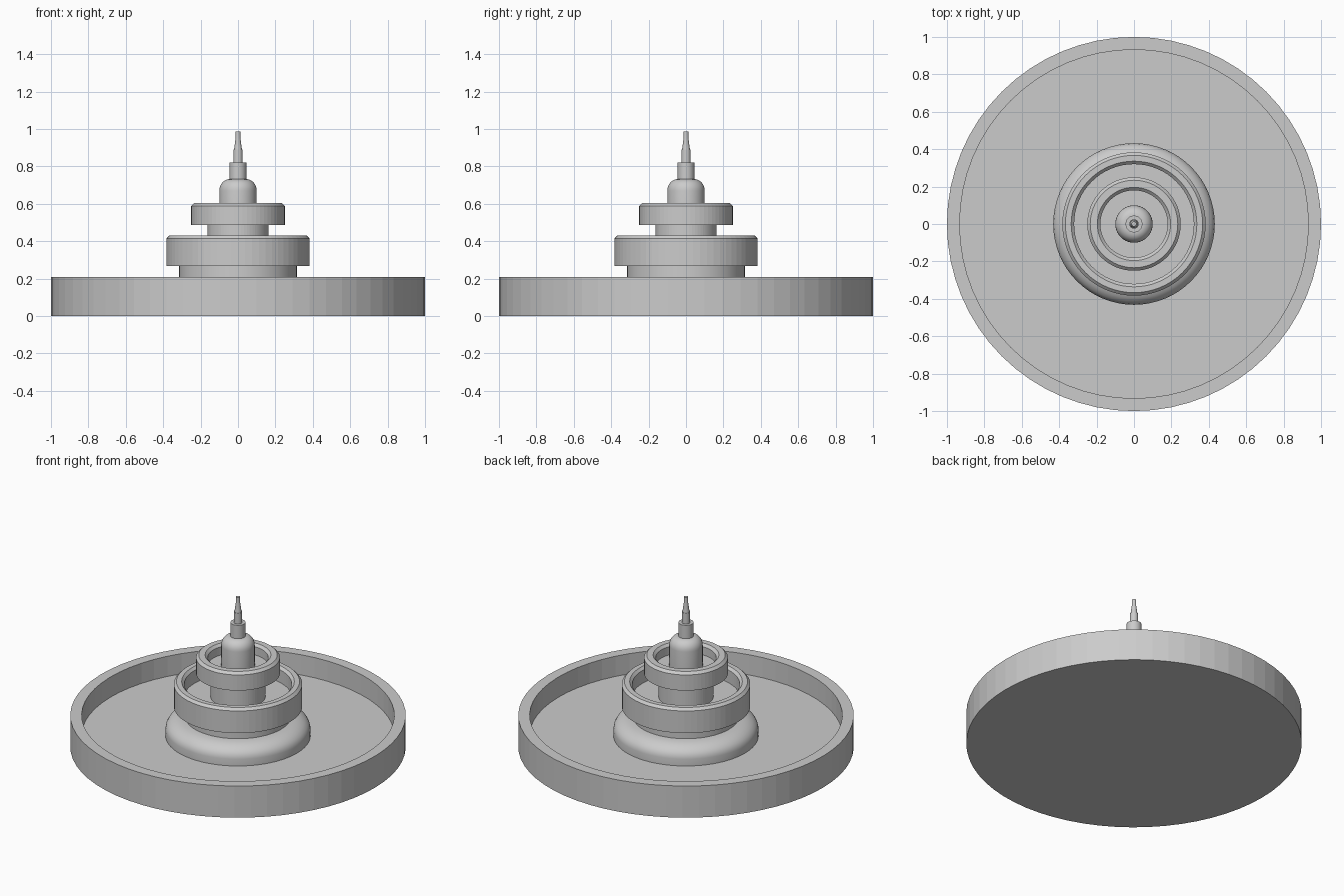
import bpy, bmesh
from math import cos, sin, pi, radians

if "Cube" in bpy.data.objects:
    bpy.data.objects.remove(bpy.data.objects["Cube"])

SIDES = 64


def lathe(name, profile, smooth=False):
    """Revolve an (r, z) profile around z; r = 0 ends close on the axis."""
    bm = bmesh.new()
    rings = []
    for r, z in profile:
        if r == 0:
            rings.append([bm.verts.new((0, 0, z))] * SIDES)
        else:
            rings.append([bm.verts.new((r * cos(2 * pi * i / SIDES),
                                        r * sin(2 * pi * i / SIDES), z))
                          for i in range(SIDES)])
    for a, b in zip(rings, rings[1:]):
        for i in range(SIDES):
            j = (i + 1) % SIDES
            bm.faces.new(list(dict.fromkeys((a[i], a[j], b[j], b[i]))))
    bmesh.ops.recalc_face_normals(bm, faces=bm.faces)
    mesh = bpy.data.meshes.new(name)
    bm.to_mesh(mesh)
    bm.free()
    ob = bpy.data.objects.new(name, mesh)
    bpy.context.collection.objects.link(ob)
    if smooth:
        bpy.ops.object.select_all(action='DESELECT')
        ob.select_set(True)
        bpy.context.view_layer.objects.active = ob
        bpy.ops.object.shade_smooth_by_angle(angle=radians(30))
    return ob


def bowl(name, r, inner, bottom, top, floor, bevel=0.016):
    """Open tier with a bevelled rim on both sides."""
    lathe(name, [(0, bottom), (r, bottom), (r, top - bevel), (r - bevel, top),
                 (inner + bevel, top), (inner, top - bevel),
                 (inner, floor), (0, floor)])


def shoulder(r0, z0, r1, z1, steps=6):
    """Quarter-ellipse rounding from (r0, z0) up and in to (r1, z1)."""
    return [(r1 + (r0 - r1) * cos(pi / 2 * i / steps),
             z0 + (z1 - z0) * sin(pi / 2 * i / steps)) for i in range(steps + 1)]


# Wide ground basin
FLOOR = 0.075
lathe("basin", [(0, 0), (1, 0), (1, 0.208), (0.932, 0.208), (0.932, FLOOR), (0, FLOOR)])

# Flared pedestal and its neck
lathe("pedestal", [(0, FLOOR), (0.432, FLOOR)]
      + shoulder(0.432, 0.12, 0.315, 0.2) + [(0.315, 0.27), (0, 0.27)], smooth=True)

# Lower and upper bowls with the column between them
bowl("lower_bowl", 0.383, 0.32, 0.268, 0.43, 0.33)
lathe("column", [(0, 0.33), (0.163, 0.33), (0.163, 0.488), (0, 0.488)])
bowl("upper_bowl", 0.25, 0.18, 0.486, 0.605, 0.535)

# Domed cap
lathe("dome", [(0, 0.535), (0.1, 0.535)]
      + shoulder(0.1, 0.67, 0.045, 0.732) + [(0, 0.732)], smooth=True)

# Stepped spout
lathe("spout", [(0, 0.73), (0.045, 0.73), (0.045, 0.82), (0.025, 0.82),
                (0.025, 0.89), (0.021, 0.89), (0.013, 0.95), (0.013, 0.987), (0, 0.987)], smooth=True)
